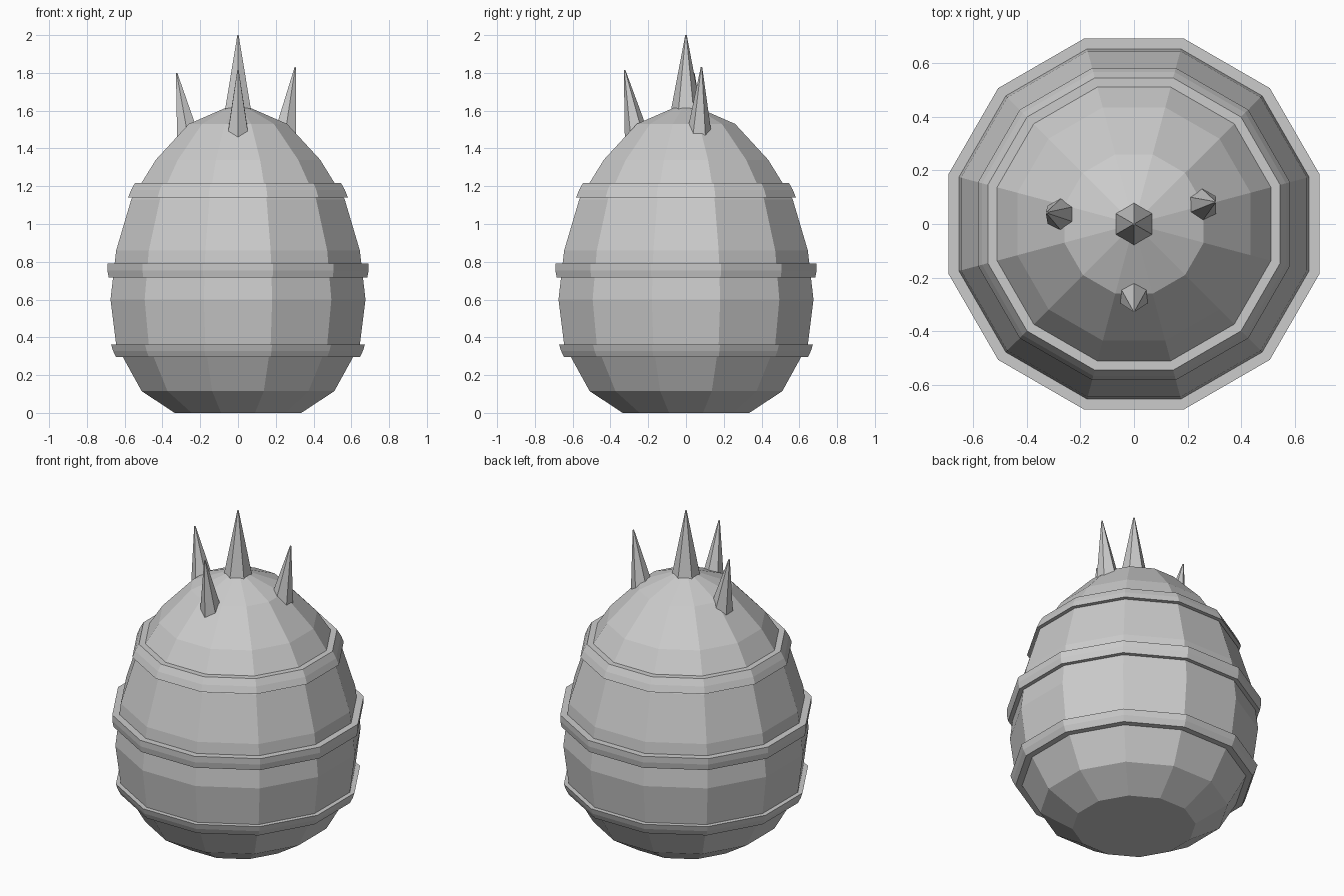
import bpy, bmesh, math
from mathutils import Vector

if "Cube" in bpy.data.objects:
    bpy.data.objects.remove(bpy.data.objects["Cube"])

SIDES = 12
gray = bpy.data.materials.new("stone_gray")
gray.diffuse_color = (0.6, 0.6, 0.6, 1)
gray.use_nodes = True
gray.node_tree.nodes["Principled BSDF"].inputs["Base Color"].default_value = gray.diffuse_color


def finish(name, bm):
    bmesh.ops.recalc_face_normals(bm, faces=bm.faces[:])
    me = bpy.data.meshes.new(name)
    bm.to_mesh(me)
    bm.free()
    me.materials.append(gray)
    ob = bpy.data.objects.new(name, me)
    bpy.context.collection.objects.link(ob)
    return ob


def lathe(name, profile, closed=False):
    """Spin (distance to flat, height) points into a faceted ring or solid."""
    bm = bmesh.new()
    rings = []
    for d, z in profile:
        r = d / math.cos(math.pi / SIDES)
        rings.append([bm.verts.new((r * math.cos((i + .5) * math.tau / SIDES),
                                    r * math.sin((i + .5) * math.tau / SIDES), z))
                      for i in range(SIDES)])
    pairs = list(zip(rings, rings[1:]))
    if closed:
        pairs.append((rings[-1], rings[0]))
    else:
        bm.faces.new(rings[0])
        bm.faces.new(rings[-1])
    for a, b in pairs:
        for i in range(SIDES):
            j = (i + 1) % SIDES
            bm.faces.new((a[i], a[j], b[j], b[i]))
    return finish(name, bm)


def spike(name, base, tip, r):
    """Six-sided cone from base centre to tip."""
    base, tip = Vector(base), Vector(tip)
    axis = tip - base
    bm = bmesh.new()
    bmesh.ops.create_cone(bm, cap_ends=True, segments=6, radius1=r, radius2=0.004,
                          depth=axis.length)
    bmesh.ops.translate(bm, verts=bm.verts, vec=(0, 0, axis.length / 2))
    rot = Vector((0, 0, 1)).rotation_difference(axis).to_matrix()
    bmesh.ops.rotate(bm, verts=bm.verts, matrix=rot)
    bmesh.ops.translate(bm, verts=bm.verts, vec=base)
    return finish(name, bm)


# Egg-shaped body
lathe("body", [(.335, 0), (.51, .115), (.645, .36), (.675, .60), (.645, .86),
               (.565, 1.13), (.435, 1.34), (.26, 1.53), (.06, 1.617)])

# Raised bands: bottom width, top width, bottom height, top height, inner width
for name, d0, d1, z0, z1, inner in (
        ("lower_band", .645, .672, .295, .362, .59),
        ("middle_band", .685, .692, .718, .792, .63),
        ("upper_band", .582, .545, 1.14, 1.218, .48)):
    lathe(name, [(inner, z0), (d0, z0), ((d0 + d1) / 2 + .003, (z0 + z1) / 2),
                 (d1, z1), (inner, z1)], closed=True)

# Spikes on the crown
spike("centre_spike", (0, 0, 1.60), (0, 0, 2.0), .08)
spike("front_spike", (0, -.26, 1.465), (0, -.325, 1.815), .065)
spike("left_spike", (-.267, .035, 1.475), (-.325, .042, 1.80), .065)
spike("right_spike", (.25, .07, 1.48), (.303, .082, 1.83), .065)
